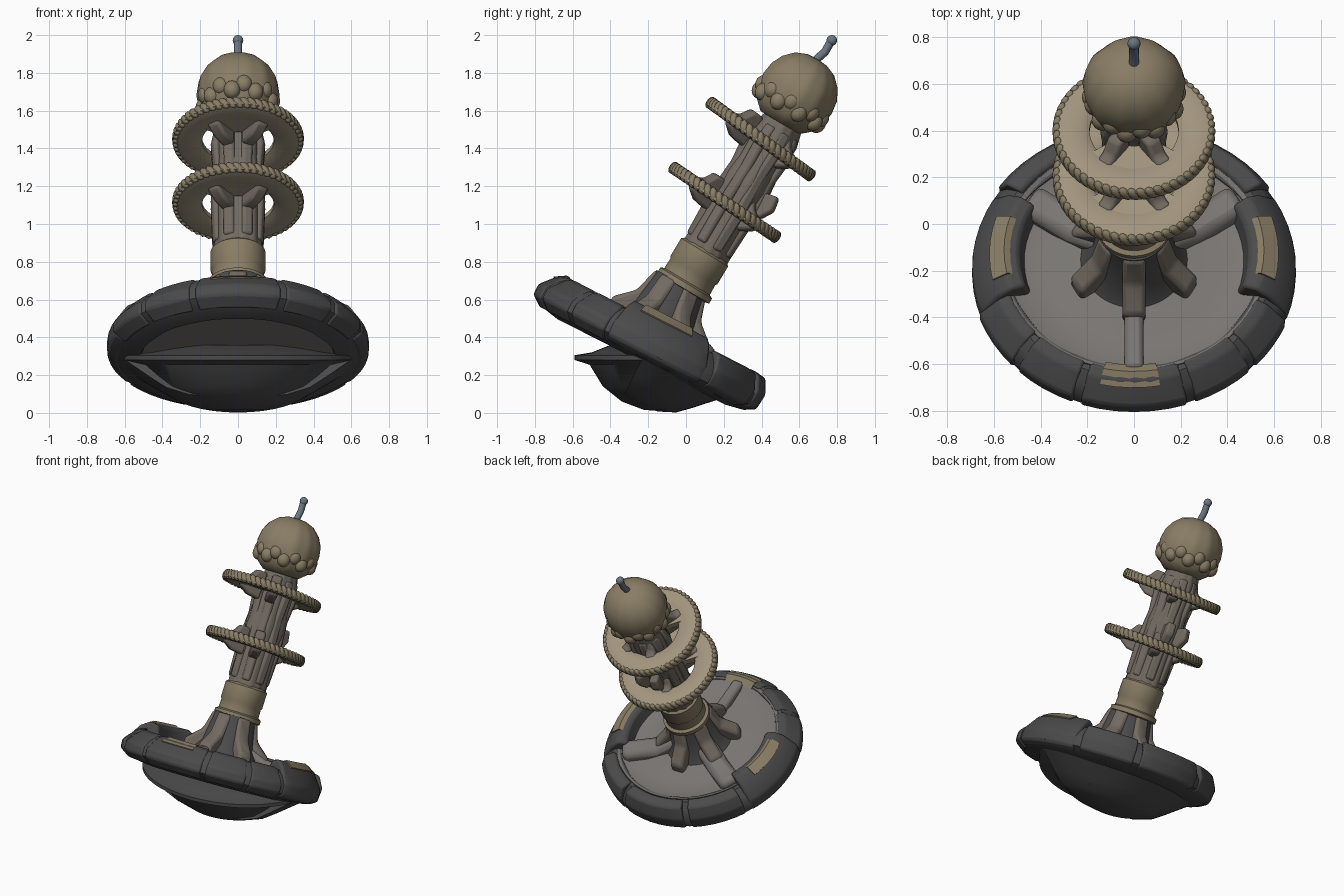
import bpy, bmesh
from math import radians, cos, sin, pi
from mathutils import Matrix, Vector

if "Cube" in bpy.data.objects:
    bpy.data.objects.remove(bpy.data.objects["Cube"])

def material(name, rgb):
    m = bpy.data.materials.new(name)
    m.diffuse_color = (*rgb, 1)
    m.use_nodes = True
    m.node_tree.nodes["Principled BSDF"].inputs["Base Color"].default_value = m.diffuse_color
    return m

DARK = material("dark_stone", (0.07, 0.07, 0.072))
GREY = material("worn_grey", (0.19, 0.18, 0.17))
TAN = material("tan", (0.25, 0.205, 0.13))
PALE = material("pale_tan", (0.36, 0.30, 0.21))
BROWN = material("brown_grey", (0.17, 0.145, 0.12))
STEEL = material("steel", (0.15, 0.18, 0.22))

def frame(y, z, tilt):
    return Matrix.Translation((0, y, z)) @ Matrix.Rotation(-radians(tilt), 4, 'X')

DISC = frame(-0.19, 0.37, 27)
MAST = frame(-0.19, 0.37, 31)

def finish(name, bm, mat, mtx, bevel=0.0):
    bmesh.ops.recalc_face_normals(bm, faces=bm.faces)
    me = bpy.data.meshes.new(name)
    bm.to_mesh(me)
    bm.free()
    ob = bpy.data.objects.new(name, me)
    bpy.context.collection.objects.link(ob)
    ob.matrix_world = mtx
    me.materials.append(mat)
    if bevel:
        b = ob.modifiers.new("soft_edges", 'BEVEL')
        b.width, b.segments = bevel, 2
    bpy.ops.object.select_all(action='DESELECT')
    ob.select_set(True)
    bpy.context.view_layer.objects.active = ob
    bpy.ops.object.shade_smooth_by_angle(angle=radians(40))
    return ob

def sweep(name, profile, mat, mtx, a0=0, a1=360, sx=1.0, closed=True, bevel=0.0, steps=64, wobble=0.0):
    """Turn an (r, z) profile about local z, fully or over an arc."""
    bm = bmesh.new()
    full = a1 - a0 >= 360
    n = steps if full else max(4, int(steps * (a1 - a0) / 360))
    rows = []
    for i in range(n if full else n + 1):
        a = radians(a0 + (a1 - a0) * i / n)
        k = 1 + wobble * sin(9 * a) * cos(4 * a)
        rows.append([bm.verts.new((r * k * cos(a) * sx, r * k * sin(a), z)) for r, z in profile])
    m = len(profile)
    for i in range(n):
        p, q = rows[i], rows[(i + 1) % len(rows)]
        for j in range(m if closed else m - 1):
            k = (j + 1) % m
            bm.faces.new((p[j], p[k], q[k], q[j]))
    if not full:
        bm.faces.new(rows[0])
        bm.faces.new(rows[-1])
    bmesh.ops.remove_doubles(bm, verts=bm.verts, dist=1e-5)
    return finish(name, bm, mat, mtx, bevel)

def radial_blocks(name, angles, side, width, mat, mtx, bevel=0.015):
    """Blocks with an (r, z) side outline, standing at the given angles."""
    bm = bmesh.new()
    for deg in angles:
        rot = Matrix.Rotation(radians(deg), 4, 'Z')
        ends = [[bm.verts.new(rot @ Vector((r, s * width / 2, z))) for r, z in side] for s in (-1, 1)]
        for e in ends:
            bm.faces.new(e)
        for j in range(len(side)):
            k = (j + 1) % len(side)
            bm.faces.new((ends[0][j], ends[0][k], ends[1][k], ends[1][j]))
    return finish(name, bm, mat, mtx, bevel)

def tube(name, pts, r, mat):
    cu = bpy.data.curves.new(name, 'CURVE')
    cu.dimensions, cu.bevel_depth, cu.bevel_resolution, cu.use_fill_caps = '3D', r, 4, True
    sp = cu.splines.new('POLY')
    sp.points.add(len(pts) - 1)
    for p, c in zip(sp.points, pts):
        p.co = (*c, 1)
    ob = bpy.data.objects.new(name, cu)
    bpy.context.collection.objects.link(ob)
    cu.materials.append(mat)
    return ob

# Tilted base dish: sloping rim and shallow floor
sweep("base_rim", [(0.50, 0.04), (0.52, 0.095), (0.57, 0.10), (0.62, 0.06), (0.655, 0.01),
                   (0.655, -0.05), (0.60, -0.09), (0.50, -0.11), (0.47, -0.05)],
      DARK, DISC, sx=1.05, wobble=0.008, steps=96)
sweep("dish_floor", [(0, 0.10), (0.2, 0.085), (0.36, 0.06), (0.48, 0.07), (0.545, 0.105), (0.545, -0.09), (0, -0.09)],
      GREY, DISC, sx=1.05, closed=False)

# Raised rim blocks on the sides, flatter ones at front and back
SIDE = [(0.44, 0.04), (0.47, 0.15), (0.53, 0.165), (0.59, 0.125), (0.66, 0.02), (0.66, -0.06), (0.61, -0.09)]
for label, a in (("right", -20), ("left", 150)):
    sweep("rim_block_" + label, SIDE, DARK, DISC, a, a + 50, sx=1.05, bevel=0.015)
FRONT = [(0.52, 0.05), (0.54, 0.115), (0.59, 0.10), (0.668, 0.01), (0.668, -0.05), (0.60, -0.10)]
for i, (a, b) in enumerate(((-161, -138), (-135, -112), (-109, -71), (-68, -45), (-42, -22))):
    sweep(f"rim_front_block_{i}", FRONT, DARK, DISC, a, b, sx=1.05, bevel=0.012)
for i, (a, b) in enumerate(((34, 66), (70, 110), (114, 146))):
    sweep(f"rim_back_block_{i}", [(0.52, 0.05), (0.56, 0.12), (0.63, 0.11), (0.67, 0.03), (0.66, -0.06), (0.6, -0.09)],
          DARK, DISC, a, b, sx=1.05, bevel=0.012)

# Tan patches on top of the rim
for i, (a, b, r, z) in enumerate(((-12, 18, 0.53, 0.168), (162, 192, 0.53, 0.168), (-103, -80, 0.555, 0.114))):
    sweep(f"rim_patch_{i}", [(r - 0.045, z - 0.02), (r, z + 0.004), (r + 0.06, z - 0.033), (r + 0.04, z - 0.06)],
          TAN, DISC, a, b, sx=1.05)

# Ridges dividing the dish, and buttresses around the mast foot
radial_blocks("front_ridge", (-90,), [(0.1, 0.0), (0.1, 0.19), (0.3, 0.11), (0.53, 0.11), (0.53, 0.0)],
              0.08, GREY, DISC, 0.02)
radial_blocks("back_ridge", (32, 148), [(0.1, 0.0), (0.1, 0.2), (0.3, 0.12), (0.53, 0.14), (0.53, 0.0)],
              0.15, GREY, DISC, 0.04)
radial_blocks("foot_buttress", [30 + 60 * i for i in range(6)],
              [(0.05, 0.05), (0.05, 0.36), (0.15, 0.36), (0.19, 0.22), (0.29, 0.13), (0.29, 0.05)],
              0.10, BROWN, DISC, 0.02)
sweep("foot_cone", [(0, 0.05), (0.23, 0.08), (0.18, 0.15), (0.145, 0.36), (0, 0.36)], DARK, DISC, closed=False)

# Keel: level bowl with a wide lip at the front, tilted bulge at the back
sweep("keel_bowl", [(0, 0.01), (0.12, 0.015), (0.24, 0.06), (0.34, 0.14), (0.41, 0.255), (0.49, 0.28),
                    (0.49, 0.305), (0.40, 0.32), (0.3, 0.36), (0, 0.30)], DARK,
      Matrix.Translation((0, -0.10, 0)), -180, 0, sx=1.28)
sweep("keel_back", [(0, -0.325), (0.10, -0.32), (0.20, -0.305), (0.29, -0.265), (0.36, -0.20),
                    (0.42, -0.14), (0.48, -0.08), (0, -0.08)], DARK, DISC, 0, 180, sx=1.3)

# Mast: banded collar, shaft and vertical ribs
sweep("mast_shaft", [(0, 0.3), (0.13, 0.3), (0.13, 0.62), (0.13, 0.9), (0.135, 1.0), (0.125, 1.1),
                     (0.13, 1.28), (0.11, 1.36), (0.11, 1.5), (0, 1.5)], BROWN, MAST, closed=False, wobble=0.04)
sweep("mast_collar", [(0.12, 0.33), (0.16, 0.34), (0.16, 0.37), (0.14, 0.38), (0.138, 0.44), (0.145, 0.45),
                      (0.145, 0.56), (0.12, 0.58)], TAN, MAST)
radial_blocks("mast_rib", [22.5 + 45 * i for i in range(8)],
              [(0.08, 0.6), (0.08, 1.32), (0.125, 1.32), (0.15, 1.2), (0.135, 1.05), (0.15, 0.85), (0.14, 0.6)],
              0.06, BROWN, MAST, 0.015)

# Two flat rings with roped edges, wider at the front, held by clamps
for i, (y, z, tilt) in enumerate(((0.205, 1.115, 34), (0.395, 1.45, 36))):
    F = frame(y, z, tilt)
    sweep(f"ring_{i}", [(0.19, 0.01), (0.22, 0.03), (0.30, 0.033), (0.34, 0.02), (0.345, -0.02),
                        (0.30, -0.033), (0.22, -0.03), (0.19, -0.015)], PALE, F, steps=80)
    sweep(f"ring_front_web_{i}", [(0.09, -0.02), (0.09, 0.02), (0.24, 0.028), (0.24, -0.028)], PALE, F, -145, -35)
    bm = bmesh.new()
    for k in range(56):
        m = (Matrix.Rotation(2 * pi * k / 56, 4, 'Z') @ Matrix.Translation((0.33, 0, 0)) @ Matrix.Rotation(0.6, 4, 'X')
             @ Matrix.Diagonal((0.02, 0.022, 0.04, 1)))
        bmesh.ops.create_icosphere(bm, subdivisions=2, radius=1, matrix=m)
    finish(f"ring_rope_edge_{i}", bm, TAN, F)
    radial_blocks(f"ring_clamp_{i}", (-125, -55, 62, 118),
                  [(0.08, -0.09), (0.08, 0.10), (0.15, 0.10), (0.19, 0.04), (0.235, 0.03), (0.235, -0.04), (0.17, -0.08)],
                  0.07, BROWN, F)

# Small lugs on the back of the mast
radial_blocks("mast_back_lug", (70, 110), [(0.1, 0.88), (0.1, 0.99), (0.2, 1.01), (0.215, 0.93), (0.17, 0.86)],
              0.06, BROWN, MAST)

# Round head with a lumpy skirt
HEAD = MAST @ Matrix.Translation((0, -0.015, 1.535))
sweep("head", [(0, -0.19), (0.12, -0.18), (0.175, -0.13), (0.20, -0.07), (0.21, 0), (0.20, 0.07),
               (0.17, 0.13), (0.12, 0.18), (0.06, 0.205), (0, 0.21)], TAN, HEAD, sx=1.04, closed=False, wobble=0.02)
bm = bmesh.new()
for k in range(18):
    m = (Matrix.Rotation(2 * pi * k / 18, 4, 'Z') @ Matrix.Translation((0.178, 0, -0.05 - 0.035 * (k % 2)))
         @ Matrix.Diagonal((0.045, 0.045, 0.05, 1)))
    bmesh.ops.create_icosphere(bm, subdivisions=3, radius=1, matrix=m)
finish("head_skirt", bm, TAN, HEAD)

# Stem with a small knob on top
tube("stem", [(0, 0.66, 1.84), (0, 0.70, 1.88), (0, 0.735, 1.91), (0, 0.772, 1.975)], 0.022, STEEL)
bm = bmesh.new()
bmesh.ops.create_uvsphere(bm, u_segments=20, v_segments=12, radius=0.028)
finish("stem_knob", bm, STEEL, Matrix.Translation((0, 0.772, 1.972)))
